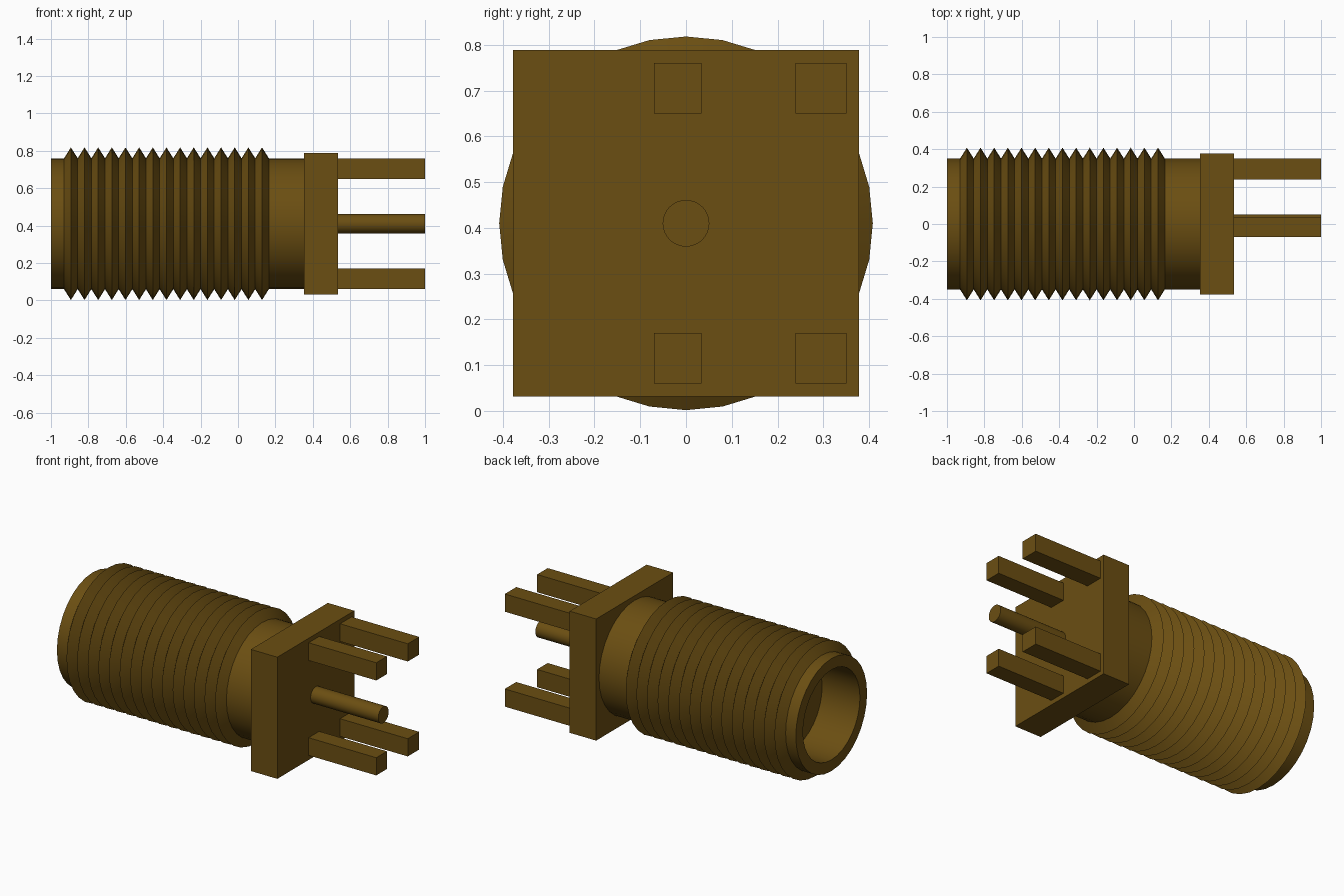
import bpy, bmesh, math
from mathutils import Matrix, Vector

cube = bpy.data.objects.get("Cube")
if cube:
    bpy.data.objects.remove(cube, do_unlink=True)

AXIS_Z = 0.41      # height of the barrel axis
SIDES = 32

# One brass colour for every part
COLOUR = (0.147, 0.077, 0.006, 1.0)
brass = bpy.data.materials.new("dark brass")
brass.use_nodes = True
brass.diffuse_color = COLOUR
brass.node_tree.nodes["Principled BSDF"].inputs["Base Color"].default_value = COLOUR


def add_object(name, bm, smooth=False):
    bmesh.ops.recalc_face_normals(bm, faces=bm.faces)
    mesh = bpy.data.meshes.new(name)
    bm.to_mesh(mesh)
    bm.free()
    mesh.materials.append(brass)
    obj = bpy.data.objects.new(name, mesh)
    bpy.context.collection.objects.link(obj)
    if smooth:
        bpy.ops.object.select_all(action='DESELECT')
        obj.select_set(True)
        bpy.context.view_layer.objects.active = obj
        bpy.ops.object.shade_smooth_by_angle(angle=math.radians(30))
    return obj


def box(name, x, y, z):
    """Box from (min, max) pairs along each axis."""
    bm = bmesh.new()
    size = [b - a for a, b in (x, y, z)]
    mid = Vector([(a + b) / 2 for a, b in (x, y, z)])
    bmesh.ops.create_cube(bm, size=1, matrix=Matrix.Translation(mid) @ Matrix.Diagonal((*size, 1)))
    return add_object(name, bm)


def lathe(name, profile):
    """Spin (x, radius) points about the barrel axis."""
    bm = bmesh.new()
    verts = [bm.verts.new((x, 0, AXIS_Z + r)) for x, r in profile]
    edges = [bm.edges.new(pair) for pair in zip(verts, verts[1:])]
    bmesh.ops.spin(bm, geom=verts + edges, cent=(0, 0, AXIS_Z), axis=(1, 0, 0),
                   angle=math.tau, steps=SIDES, use_duplicate=False)
    bmesh.ops.remove_doubles(bm, verts=bm.verts, dist=1e-5)
    return add_object(name, bm, smooth=True)


# Threaded barrel: blind bore, rim, V-shaped thread ridges, plain neck
PITCH, START, RIDGES = 0.073, -0.93, 15
profile = [(-0.74, 0.0), (-0.74, 0.28), (-1.0, 0.28), (-1.0, 0.35), (START, 0.35)]
for i in range(RIDGES):
    x = START + i * PITCH
    profile += [(x + PITCH / 2, 0.408), (x + PITCH, 0.35)]
profile += [(0.36, 0.35), (0.36, 0.0)]
lathe("threaded_barrel", profile)

# Square mounting flange
box("flange", (0.353, 0.535), (-0.378, 0.378), (0.032, 0.788))

# Round centre pin
lathe("centre_pin", [(0.53, 0.0), (0.53, 0.051), (1.0, 0.051), (1.0, 0.0)])

# Four square mounting legs
for side, y in (("front", (-0.07, 0.034)), ("back", (0.239, 0.351))):
    for level, z in (("lower", (0.06, 0.17)), ("upper", (0.65, 0.76))):
        box(f"{level}_{side}_leg", (0.53, 1.0), y, z)
